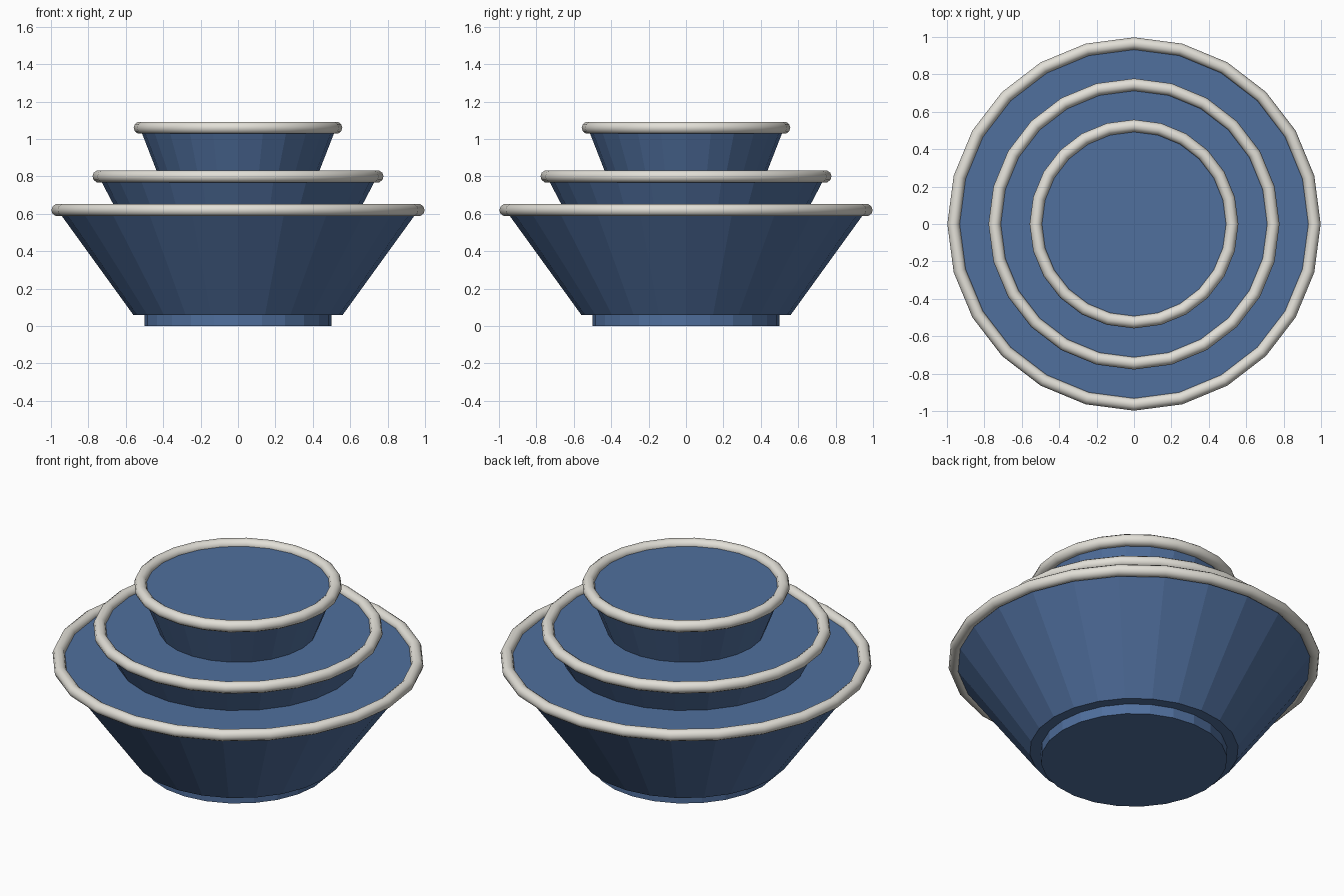
import bpy
import math

if "Cube" in bpy.data.objects:
    bpy.data.objects.remove(bpy.data.objects["Cube"])

SIDES = 24


def material(name, rgb):
    mat = bpy.data.materials.new(name)
    mat.diffuse_color = (*rgb, 1)
    mat.use_nodes = True
    mat.node_tree.nodes["Principled BSDF"].inputs["Base Color"].default_value = mat.diffuse_color
    return mat


blue = material("blue_glaze", (0.08, 0.16, 0.34))
cream = material("cream_glaze", (0.76, 0.74, 0.68))


def frustum(name, r_low, r_high, z_low, z_high):
    bpy.ops.mesh.primitive_cone_add(vertices=SIDES, radius1=r_low, radius2=r_high,
                                    depth=z_high - z_low,
                                    location=(0, 0, (z_low + z_high) / 2))
    obj = bpy.context.object
    obj.name = name
    obj.data.materials.append(blue)


def rim(name, radius, thickness, z):
    bpy.ops.mesh.primitive_torus_add(major_segments=SIDES, minor_segments=10,
                                     major_radius=radius, minor_radius=thickness,
                                     location=(0, 0, z))
    obj = bpy.context.object
    obj.name = name
    obj.data.materials.append(cream)
    bpy.ops.object.shade_smooth_by_angle(angle=math.radians(40))


# Foot ring under the largest bowl
frustum("foot", 0.5, 0.5, 0.0, 0.06)

# Nested bowls: base radius, rim radius, base height, rim height
bowls = {
    "large": (0.56, 0.965, 0.06, 0.62),
    "medium": (0.45, 0.745, 0.24, 0.80),
    "small": (0.33, 0.525, 0.56, 1.06),
}
for size, (r_low, r_high, z_low, z_high) in bowls.items():
    frustum(size + "_bowl", r_low, r_high, z_low, z_high)
    rim(size + "_rim", r_high, 0.033, z_high)
